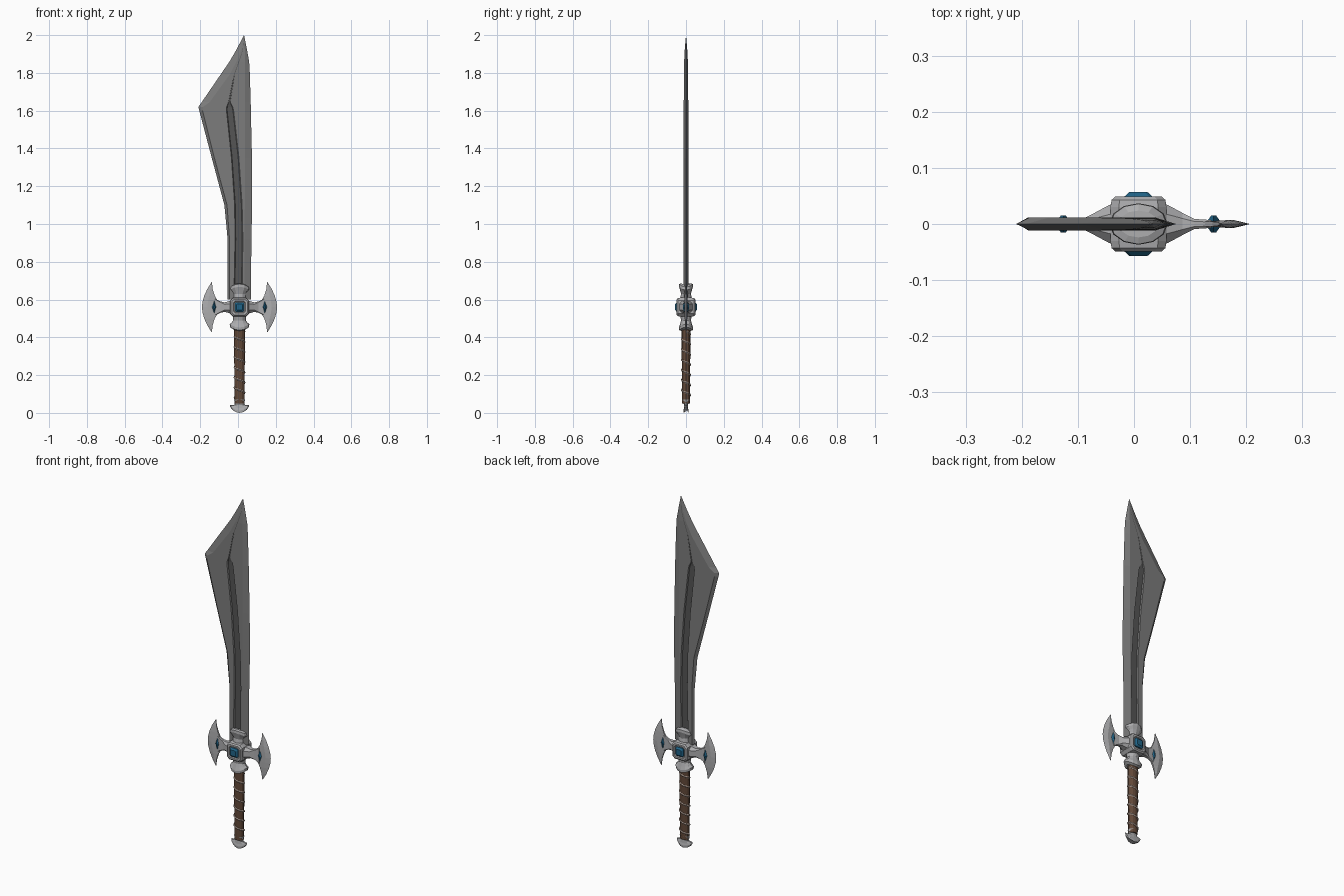
import bpy, bmesh
from math import sin, cos, pi

if "Cube" in bpy.data.objects:
    bpy.data.objects.remove(bpy.data.objects["Cube"])

AX, GZ = 0.008, 0.56   # hilt axis x, guard centre z


def material(name, rgb):
    m = bpy.data.materials.new(name)
    m.diffuse_color = (*rgb, 1)
    m.use_nodes = True
    m.node_tree.nodes["Principled BSDF"].inputs["Base Color"].default_value = m.diffuse_color
    return m


steel = material("dark_steel", (0.2, 0.2, 0.2))
groove = material("groove_steel", (0.09, 0.09, 0.09))
silver = material("silver", (0.42, 0.42, 0.43))
leather = material("leather", (0.12, 0.065, 0.04))
cord = material("cord", (0.36, 0.28, 0.24))
blue = material("blue_gem", (0.015, 0.13, 0.25))


def loft(name, rings, mats, special=()):
    """Skin equal-length rings; columns listed in special use the second material."""
    bm = bmesh.new()
    rows = [[bm.verts.new(p) for p in r] for r in rings]
    n = len(rows[0])
    for a, b in zip(rows, rows[1:]):
        for j in range(n):
            k = (j + 1) % n
            f = bm.faces.new((a[j], a[k], b[k], b[j]))
            f.material_index = 1 if j in special else 0
    bm.faces.new(rows[0])
    bm.faces.new(rows[-1])
    bmesh.ops.remove_doubles(bm, verts=bm.verts, dist=0.0002)
    bmesh.ops.recalc_face_normals(bm, faces=bm.faces)
    me = bpy.data.meshes.new(name)
    bm.to_mesh(me)
    bm.free()
    for m in mats:
        me.materials.append(m)
    ob = bpy.data.objects.new(name, me)
    bpy.context.collection.objects.link(ob)
    return ob


def octagon(a, b, c):
    return [(a, b - c), (a - c, b), (c - a, b), (-a, b - c),
            (-a, c - b), (c - a, -b), (a - c, -b), (a, c - b)]


def oval(rx, ry, z, bow=0, n=12):
    """Horizontal oval ring whose ends are raised by bow."""
    return [(AX + rx * cos(t), ry * sin(t), z + bow * cos(t) ** 2)
            for t in (2 * pi * i / n for i in range(n))]


# Blade: z, left edge, left bevel, groove centre, groove half width, right bevel, right edge, half thickness, groove depth
stations = [
    (0.60, -.055, -.045, 0.000, .022, .034, .068, .012, .006),
    (0.92, -.055, -.045, 0.005, .021, .034, .071, .012, .006),
    (1.10, -.072, -.058, 0.002, .020, .036, .075, .012, .006),
    (1.35, -.139, -.125, -.015, .020, .036, .074, .012, .006),
    (1.60, -.205, -.188, -.042, .019, .036, .068, .012, .006),
    (1.62, -.210, -.185, -.044, .016, .036, .068, .012, .006),
    (1.645, -.192, -.150, -.046, .005, .036, .067, .012, .002),
    (1.79, -.093, -.045, -.020, .002, .036, .063, .011, 0),
    (1.86, -.045, -.008, 0.005, .002, .036, .059, .010, 0),
    (1.92, -.010, 0.015, 0.025, .001, .036, .048, .007, 0),
    (2.00, 0.032, 0.032, 0.032, 0, .032, .032, 0, 0)]
rings = []
for z, l, il, g, w, ir, r, t, d in stations:
    half = [(il, t), (g - w, t), (g - w * .8, t - d), (g + w * .8, t - d), (g + w, t), (ir, t)]
    rings.append([(l, 0, z)] + [(x, -y, z) for x, y in half] + [(r, 0, z)]
                 + [(x, y, z) for x, y in reversed(half)])
loft("blade", rings, [steel, groove], (3, 10))

# Grip with spiral cord
loft("grip", [oval(.026, .021, .05), oval(.026, .021, .15), oval(.029, .023, .33),
              oval(.028, .023, .45)], [leather])
turns, seg = 6.5, 14
tube = []
for i in range(int(turns * seg) + 1):
    a = 2 * pi * i / seg
    z = .43 - .35 * i / (turns * seg)
    tube.append([(AX + (.027 + .005 * cos(b)) * cos(a), (.022 + .005 * cos(b)) * sin(a),
                  z + .006 * sin(b)) for b in (2 * pi * k / 5 for k in range(5))])
loft("grip_cord", tube, [cord])

# Pommel
loft("pommel", [oval(.029, .021, .07), oval(.026, .016, .055), oval(.028, .010, .042),
                oval(.050, .011, .025, .016), oval(.050, .014, .012, .022),
                oval(.040, .013, .000, .018)], [silver])

# Flared collars above and below the guard block
for s, name in ((1, "upper_collar"), (-1, "lower_collar")):
    prof = [(.03, .036, .034, 0), (.07, .033, .026, 0), (.088, .042, .031, -.006),
            (.108, .052, .037, -.018), (.122, .050, .036, -.016), (.126, .036, .024, -.010)]
    loft(name, [oval(rx, ry, GZ + s * dz, s * bow) for dz, rx, ry, bow in prof], [silver])

# Centre block with recessed front and back
prof = [(-.043, .029), (-.049, .032), (-.049, .041), (-.043, .048), (-.030, .050)]
prof += [(-y, a) for y, a in reversed(prof)]
loft("guard_block", [[(AX + x, y, GZ + z) for x, z in octagon(a, a, a * .3)] for y, a in prof], [silver])

for s, side in ((-1, "front"), (1, "back")):
    loft(side + "_gem", [[(AX + x, s * y, GZ + z) for x, z in octagon(a, a, a * .25)]
                         for y, a in ((.040, .025), (.049, .025), (.057, .016))], [blue])

for s, side in ((-1, "left"), (1, "right")):
    # Arm tapering from the block to the crescent
    arm = [(.03, .040, .040), (.052, .034, .033), (.078, .020, .025), (.100, .009, .030), (.130, .007, .045)]
    loft(side + "_guard_arm", [[(AX + s * x, y, GZ + z) for y, z in octagon(hy, hz, hy * .5)]
                               for x, hy, hz in arm], [silver])
    # Crescent axe blade: height, inner edge, ridge, outer edge
    half = [(.133, .146, .147, .148, .001), (.095, .142, .155, .171, .005),
            (.060, .131, .160, .187, .007), (.028, .112, .167, .196, .007)]
    rows = half + [(-z, *rest) for z, *rest in reversed(half)]
    rows.insert(4, (0, .105, .170, .199, .007))
    loft(side + "_crescent", [[(AX + s * x, y, GZ + z) for x, y in
                               ((i, -t * .6), (m, -t), (o, 0), (m, t), (i, t * .6))]
                              for z, i, m, o, t in rows], [silver])
    # Diamond gem
    loft(side + "_gem", [[(AX + s * .134 + a * x, y, GZ + a * z) for x, z in
                          ((.011, 0), (0, .032), (-.011, 0), (0, -.032))]
                         for y, a in ((-.015, .4), (-.006, 1), (.006, 1), (.015, .4))], [blue])
